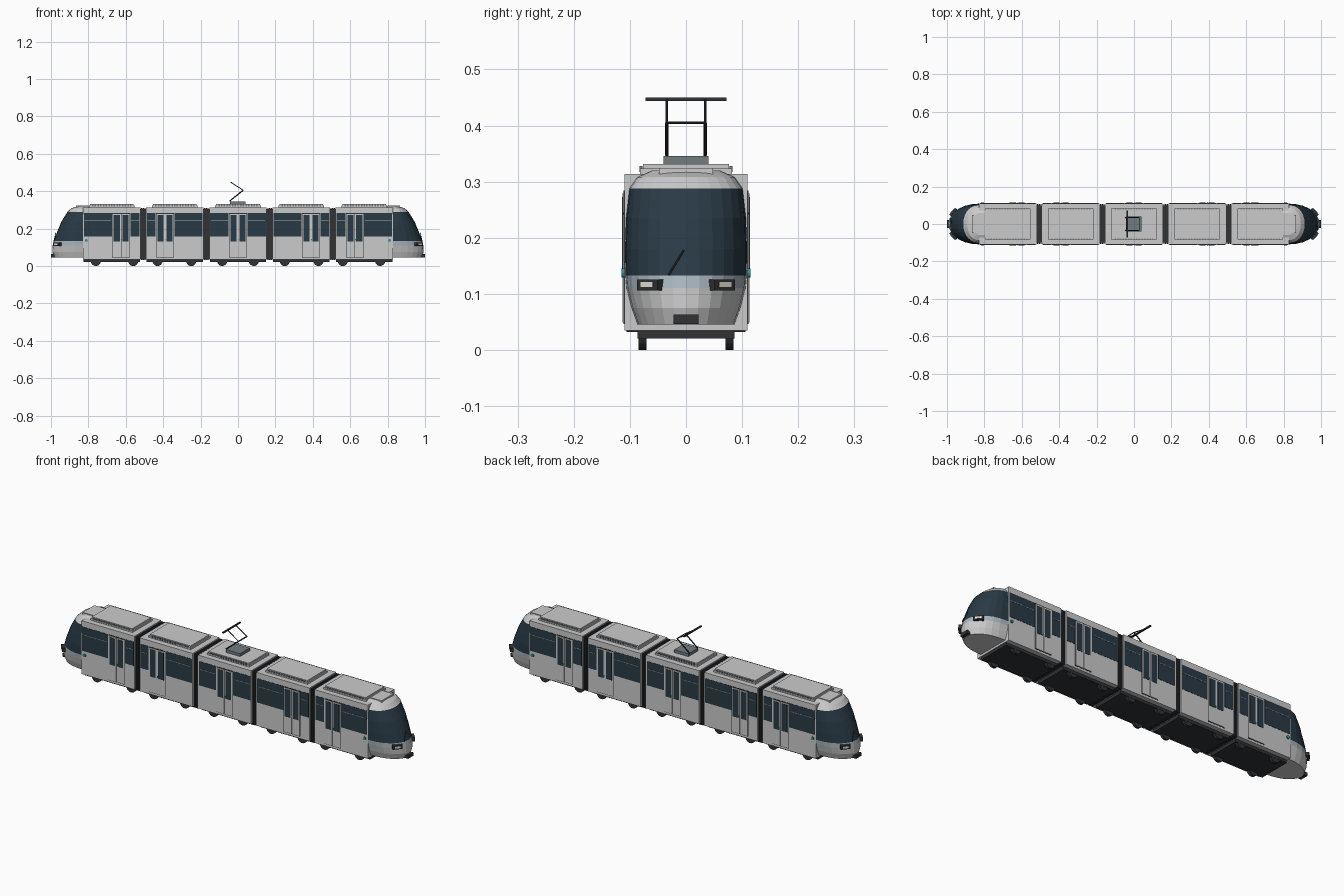
import bpy, bmesh, math
from mathutils import Vector, Matrix

if "Cube" in bpy.data.objects:
    bpy.data.objects.remove(bpy.data.objects["Cube"])


def material(name, rgb):
    m = bpy.data.materials.new(name)
    m.diffuse_color = (*rgb, 1)
    m.use_nodes = True
    m.node_tree.nodes["Principled BSDF"].inputs["Base Color"].default_value = m.diffuse_color
    return m


WHITE = material("body_white", (0.66, 0.68, 0.68))
GLASS = material("dark_glass", (0.022, 0.042, 0.06))
DARK = material("dark_grey", (0.03, 0.032, 0.036))
TRIM = material("trim_grey", (0.17, 0.2, 0.22))
BAND = material("blue_grey", (0.4, 0.47, 0.52))
TEAL = material("teal", (0.03, 0.28, 0.3))
LAMP = material("lamp", (0.85, 0.83, 0.72))


def finish(name, bm, mat):
    bmesh.ops.recalc_face_normals(bm, faces=bm.faces)
    me = bpy.data.meshes.new(name)
    bm.to_mesh(me)
    bm.free()
    me.materials.append(mat)
    ob = bpy.data.objects.new(name, me)
    bpy.context.collection.objects.link(ob)
    return ob


def boxes(name, specs, mat):
    """One object from boxes given as (x0, x1, y0, y1, z0, z1)."""
    bm = bmesh.new()
    for x0, x1, y0, y1, z0, z1 in specs:
        mx = Matrix.Translation(((x0 + x1) / 2, (y0 + y1) / 2, (z0 + z1) / 2)) @ \
            Matrix.Diagonal((x1 - x0, y1 - y0, z1 - z0, 1))
        bmesh.ops.create_cube(bm, size=1, matrix=mx)
    return finish(name, bm, mat)


def both_sides(specs):
    return specs + [(a, b, -d, -c, e, f) for a, b, c, d, e, f in specs]


def rods(name, pairs, r, mat, segs=8):
    bm = bmesh.new()
    for p, q in pairs:
        p, q = Vector(p), Vector(q)
        d = q - p
        mx = Matrix.Translation((p + q) / 2) @ d.to_track_quat('Z', 'Y').to_matrix().to_4x4()
        bmesh.ops.create_cone(bm, cap_ends=True, segments=segs, radius1=r, radius2=r,
                              depth=d.length, matrix=mx)
    return finish(name, bm, mat)


# Carriage modules: centre x, door centre x
modules = [(-0.675, -0.625), (-0.338, -0.39), (0, 0), (0.338, 0.39), (0.675, 0.625)]
HALF, W = 0.153, 0.11
for i, (cx, dx) in enumerate(modules, 1):
    x0, x1 = cx - HALF, cx + HALF
    boxes(f"carriage_body_{i}", [(x0, x1, -W, W, 0.035, 0.314)], WHITE)
    boxes(f"underframe_{i}", [(x0 + 0.003, x1 - 0.003, -0.086, 0.086, 0.02, 0.036)], DARK)

    # Roof equipment with vent slats along its edges
    boxes(f"roof_unit_{i}", [(cx - 0.122, cx + 0.122, -0.082, 0.082, 0.313, 0.323),
                             (cx - 0.117, cx + 0.117, -0.077, 0.077, 0.323, 0.331)], WHITE)
    slats = [(cx + k * 0.0145 - 0.004, cx + k * 0.0145 + 0.004, 0.0775, 0.083, 0.317, 0.328)
             for k in range(-7, 8)]
    boxes(f"roof_vents_{i}", both_sides(slats), TRIM)

    # Window panes either side of the door
    d0, d1 = dx - 0.046, dx + 0.046
    spans = [(a, b) for a, b in ((x0 + 0.004, d0 - 0.004), (d1 + 0.004, x1 - 0.004)) if b - a > 0.01]
    boxes(f"windows_{i}", both_sides([(a, b, W - 0.002, W + 0.001, 0.158, 0.284) for a, b in spans]), GLASS)
    boxes(f"window_rails_{i}", both_sides([(a + .004, b - .004, W, W + 0.002, 0.241, 0.245) for a, b in spans]), TRIM)

    # Sliding double door
    leaves = [(d0, dx - 0.001), (dx + 0.001, d1)]
    boxes(f"door_surround_{i}", both_sides([(d0 - .002, d1 + .002, W - 0.002, W + 0.001, 0.046, 0.284)]), DARK)
    boxes(f"door_leaves_{i}", both_sides([(a, b, W, W + 0.003, 0.049, 0.279) for a, b in leaves]), WHITE)
    boxes(f"door_glass_{i}", both_sides([(a + .006, b - .006, W + .002, W + .0042, 0.13, 0.273) for a, b in leaves]), GLASS)
    boxes(f"door_button_{i}", both_sides([(dx + .0015, dx + .0055, W + .002, W + .005, 0.135, 0.143)]), TEAL)

# Articulation bellows with ribs
for i, bx in enumerate((-0.5065, -0.169, 0.169, 0.5065), 1):
    ribs = [(bx + o - 0.003, bx + o + 0.003, -0.106, 0.106, 0.032, 0.311) for o in (-0.009, 0, 0.009)]
    boxes(f"bellows_{i}", [(bx - 0.02, bx + 0.02, -0.1, 0.1, 0.036, 0.306)] + ribs, DARK)

# Wheels
for i, x in enumerate((0.085, 0.25, 0.43, 0.56, 0.76), 1):
    for s in (-1, 1):
        rods(f"wheel_pair_{i}_{'left' if s < 0 else 'right'}",
             [((s * x, t * 0.07, 0.027), (s * x, t * 0.085, 0.027)) for t in (-1, 1)], 0.027, DARK, 20)

# Nose section levels: z, tip x, half width
LEVELS = [(0.045, 0.983, 0.086), (0.075, 0.993, 0.097), (0.11, 0.991, 0.106), (0.133, 0.985, 0.108),
          (0.18, 0.968, 0.109), (0.235, 0.945, 0.107), (0.288, 0.913, 0.101),
          (0.308, 0.892, 0.087), (0.32, 0.855, 0.06)]
NX, SEG = 0.825, 14


def nose_ring(level):
    z, tip, w = level
    pts = [(0.79, -w, z)]
    for k in range(SEG + 1):
        a = math.pi * (k / SEG - 0.5)
        pts.append((NX + (tip - NX) * max(math.cos(a), 0) ** 0.85, w * math.sin(a), z))
    return pts + [(0.79, w, z)]


def nose_part(name, i, j, mat, end):
    """Loft the chosen levels; end = 1 or -1 turns the part to that end of the vehicle."""
    bm = bmesh.new()
    rings = [[bm.verts.new((end * x, end * y, z)) for x, y, z in nose_ring(l)] for l in LEVELS[i:j + 1]]
    for a, b in zip(rings, rings[1:]):
        for k in range(len(a) - 1):
            bm.faces.new((a[k], a[k + 1], b[k + 1], b[k]))
        bm.faces.new((a[-1], a[0], b[0], b[-1]))
    if i == 0:
        bm.faces.new(rings[0])
    if j == len(LEVELS) - 1:
        bm.faces.new(rings[-1])
    finish(name, bm, mat)


for end, tag in ((1, "a"), (-1, "b")):
    nose_part(f"nose_lower_{tag}", 0, 2, WHITE, end)
    nose_part(f"nose_band_{tag}", 2, 3, BAND, end)
    nose_part(f"windscreen_{tag}", 3, 6, GLASS, end)
    nose_part(f"nose_cap_{tag}", 6, 8, WHITE, end)
    turn = Matrix.Rotation(0 if end > 0 else math.pi, 4, 'Z')

    # Roof fairing, coupler cover and wiper
    fairing = boxes(f"roof_fairing_{tag}", [(0.80, 0.865, -0.048, 0.048, 0.31, 0.324)], WHITE)
    coupler = boxes(f"coupler_cover_{tag}", [(0.97, 1.0, -0.022, 0.022, 0.046, 0.063)], DARK)
    wiper = rods(f"wiper_{tag}", [((0.984, -0.031, 0.134), (0.974, -0.004, 0.178))], 0.002, DARK, 6)
    for ob in (fairing, coupler, wiper):
        ob.matrix_world = turn

    # Headlights set flush on the curved nose, and side marker lights
    for s in (-1, 1):
        place = turn @ Matrix.Translation((0.963, s * 0.061, 0.116)) @ Matrix.Rotation(s * 0.72, 4, 'Z')
        boxes(f"headlight_housing_{tag}", [(-0.012, 0.012, -0.024, 0.024, -0.01, 0.01)], DARK).matrix_world = place
        boxes(f"headlight_lens_{tag}", [(0.01, 0.014, -0.014, 0.014, -0.004, 0.005)], LAMP).matrix_world = place
        rods(f"marker_light_{tag}", [((end * 0.811, s * 0.108, 0.137), (end * 0.811, s * 0.115, 0.137))],
             0.008, TEAL, 12)

# Pantograph
boxes("pantograph_base", [(-0.042, 0.04, -0.04, 0.04, 0.33, 0.346)], TRIM)
lower = [((-0.045, s * 0.034, 0.347), (0.028, s * 0.034, 0.405)) for s in (-1, 1)]
upper = [((0.028, s * 0.034, 0.405), (-0.036, s * 0.034, 0.446)) for s in (-1, 1)]
rods("pantograph_lower_arms", lower, 0.0032, DARK)
rods("pantograph_upper_arms", upper, 0.0022, DARK)
rods("pantograph_knee_bar", [((0.028, -0.034, 0.405), (0.028, 0.034, 0.405))], 0.0025, DARK)
boxes("pantograph_head", [(-0.041, -0.033, -0.072, 0.072, 0.444, 0.45)], DARK)
